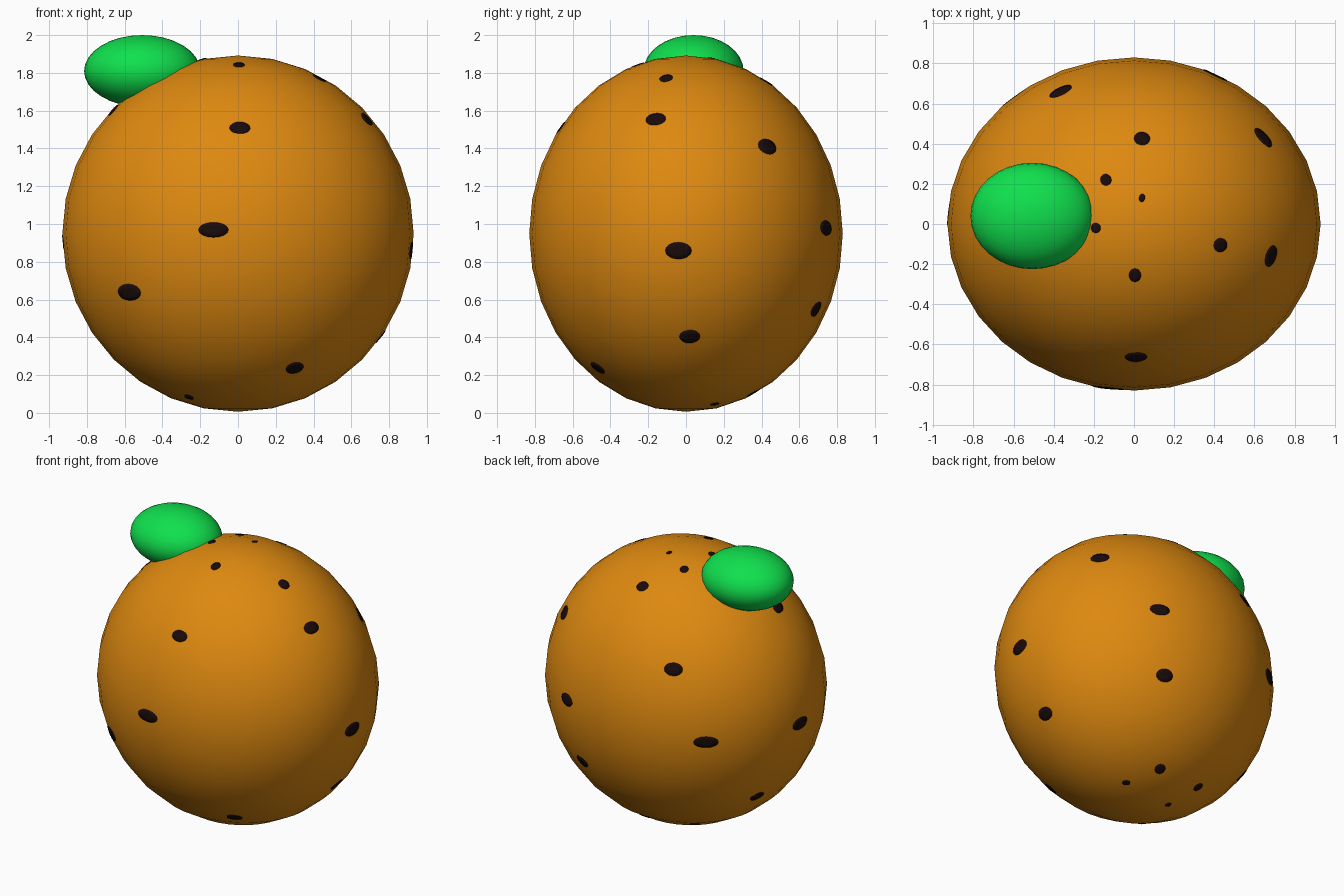
import bpy, bmesh, math
from mathutils import Vector
from mathutils.bvhtree import BVHTree

if "Cube" in bpy.data.objects:
    bpy.data.objects.remove(bpy.data.objects["Cube"])

CENTRE = Vector((0, 0, 0.949))
RADII = Vector((0.93, 0.83, 0.943))


def material(name, rgb):
    m = bpy.data.materials.new(name)
    m.diffuse_color = (*rgb, 1)
    m.use_nodes = True
    m.node_tree.nodes["Principled BSDF"].inputs["Base Color"].default_value = m.diffuse_color
    return m


orange = material("orange peel", (0.73, 0.25, 0.005))
green = material("leaf green", (0.005, 0.75, 0.075))
dark = material("dark spot", (0.010, 0.003, 0.003))


def add_object(name, bm, mat):
    mesh = bpy.data.meshes.new(name)
    bm.to_mesh(mesh)
    bm.free()
    mesh.materials.append(mat)
    for p in mesh.polygons:
        p.use_smooth = True
    ob = bpy.data.objects.new(name, mesh)
    bpy.context.collection.objects.link(ob)
    return ob


def ellipsoid(name, centre, radii, mat):
    bm = bmesh.new()
    bmesh.ops.create_uvsphere(bm, u_segments=32, v_segments=16, radius=1)
    for v in bm.verts:
        v.co = Vector(a * b for a, b in zip(v.co, radii)) + Vector(centre)
    tree = BVHTree.FromBMesh(bm)
    add_object(name, bm, mat)
    return tree


# Round body and the leaf lobe on its upper left
body = ellipsoid("body", CENTRE, RADII, orange)
ellipsoid("leaf", (-0.507, 0.04, 1.81), (0.308, 0.265, 0.19), green)


def surface_point(azimuth, elevation, u, v):
    """Point on the body seen at (u, v) from its centre, looking from a direction."""
    a, e = math.radians(azimuth), math.radians(elevation)
    side = Vector((math.cos(a), math.sin(a), 0))
    view = Vector((math.sin(a) * math.cos(e), -math.cos(a) * math.cos(e), math.sin(e)))
    hit = body.ray_cast(CENTRE + side * u + view.cross(side) * v + view * 3, -view)[0]
    return hit


def spot(bm, point, width, height):
    """Thin oval patch laid over the body surface."""
    out = Vector((p / (r * r) for p, r in zip(point - CENTRE, RADII))).normalized()
    across = Vector((0, 0, 1)).cross(out).normalized()
    up = out.cross(across)

    def lay(x, y, lift):
        start = point + across * x + up * y + out * 0.2
        return bm.verts.new(body.ray_cast(start, -out)[0] + out * lift)

    def ring(scale, lift):
        angles = [math.tau * i / 16 for i in range(16)]
        return [lay(scale * width / 2 * math.cos(t), scale * height / 2 * math.sin(t), lift)
                for t in angles]

    rings = [ring(1, -0.003), ring(1, 0.003), ring(0.5, 0.004)]
    top = lay(0, 0, 0.004)
    for i in range(16):
        j = (i + 1) % 16
        for lo, hi in zip(rings, rings[1:]):
            bm.faces.new((lo[i], lo[j], hi[j], hi[i]))
        bm.faces.new((rings[2][i], rings[2][j], top))


# Spots, grouped by the side they face: (u, v, width, height)
SPOTS = {
    (0, 0): [(0.01, 0.56, 0.11, 0.075), (-0.13, 0.02, 0.16, 0.08),
             (-0.575, -0.31, 0.15, 0.09), (0.30, -0.71, 0.10, 0.085),
             (-0.26, -0.865, 0.05, 0.05)],
    (90, 0): [(-0.16, 0.605, 0.11, 0.08), (0.43, 0.46, 0.12, 0.09),
              (-0.04, -0.09, 0.14, 0.09), (0.74, 0.03, 0.13, 0.08),
              (0.69, -0.40, 0.11, 0.085), (0.02, -0.545, 0.11, 0.085)],
    (0, 90): [(0.04, 0.13, 0.03, 0.04), (0.005, -0.255, 0.06, 0.07),
              (-0.14, 0.22, 0.055, 0.06), (-0.19, -0.02, 0.05, 0.05),
              (0.43, -0.105, 0.07, 0.075), (0.04, 0.425, 0.08, 0.075),
              (-0.365, 0.66, 0.12, 0.085)],
    (215, 25): [(0.127, -0.40, 0.16, 0.08), (0.726, -0.28, 0.14, 0.085),
                (0.452, -0.745, 0.10, 0.085), (0.586, 0.459, 0.10, 0.075)],
    (140, -30): [(0.166, -0.573, 0.07, 0.07), (-0.05, -0.66, 0.05, 0.04),
                 (0.408, -0.688, 0.06, 0.065), (0.217, -0.80, 0.04, 0.04)],
}
bm = bmesh.new()
for (azimuth, elevation), marks in SPOTS.items():
    for u, v, width, height in marks:
        spot(bm, surface_point(azimuth, elevation, u, v), width, height)
add_object("spots", bm, dark)
